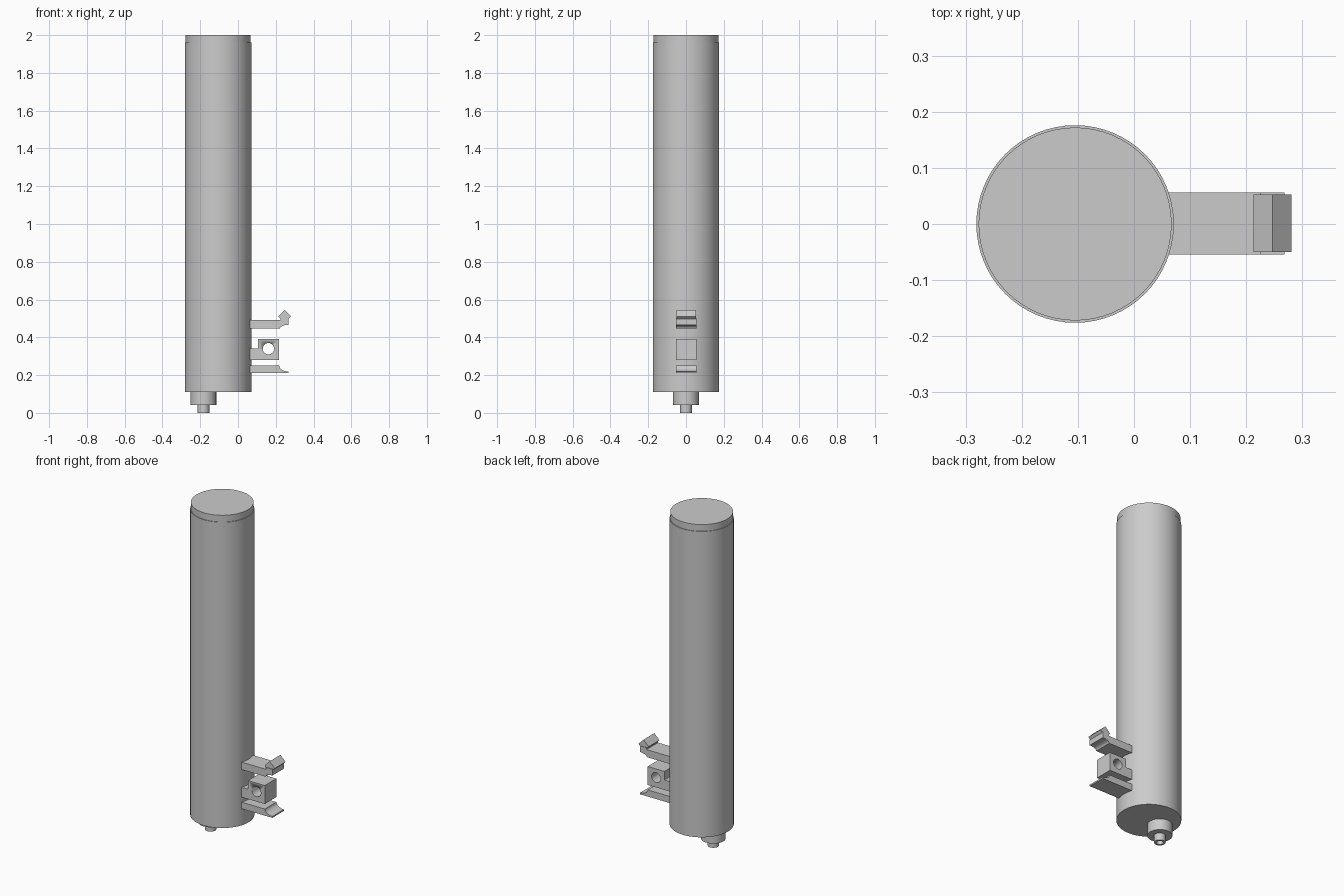
import bpy, bmesh, math
from mathutils import Matrix

cube = bpy.data.objects.get("Cube")
if cube:
    bpy.data.objects.remove(cube, do_unlink=True)

grey = bpy.data.materials.new("light_grey")
grey.use_nodes = True
COLOR = (0.6, 0.6, 0.6, 1)
grey.diffuse_color = COLOR
grey.node_tree.nodes["Principled BSDF"].inputs["Base Color"].default_value = COLOR


def finish(name, bm):
    bmesh.ops.recalc_face_normals(bm, faces=bm.faces)
    mesh = bpy.data.meshes.new(name)
    bm.to_mesh(mesh)
    bm.free()
    mesh.materials.append(grey)
    obj = bpy.data.objects.new(name, mesh)
    bpy.context.collection.objects.link(obj)
    bpy.ops.object.select_all(action='DESELECT')
    obj.select_set(True)
    bpy.context.view_layer.objects.active = obj
    bpy.ops.object.shade_smooth_by_angle(angle=math.radians(30))
    return obj


def lathe(name, x, profile, steps=64):
    """Spin a closed (radius, z) profile about the vertical line through x."""
    bm = bmesh.new()
    verts = [bm.verts.new((x + r, 0, z)) for r, z in profile]
    edges = [bm.edges.new(pair) for pair in zip(verts, verts[1:])]
    bmesh.ops.spin(bm, geom=verts + edges, cent=(x, 0, 0), axis=(0, 0, 1),
                   angle=math.tau, steps=steps, use_merge=True)
    bmesh.ops.remove_doubles(bm, verts=bm.verts, dist=1e-5)
    return finish(name, bm)


def extrude(name, outline, y0, y1):
    """Extrude an (x, z) outline along y."""
    bm = bmesh.new()
    face = bm.faces.new([bm.verts.new((x, y0, z)) for x, z in outline])
    moved = bmesh.ops.extrude_face_region(bm, geom=[face])["geom"]
    for v in moved:
        if isinstance(v, bmesh.types.BMVert):
            v.co.y = y1
    return finish(name, bm)


def arc(cx, cz, rx, rz, a0, a1, n=10):
    angles = [math.radians(a0 + (a1 - a0) * i / n) for i in range(n + 1)]
    return [(cx + rx * math.cos(a), cz + rz * math.sin(a)) for a in angles]


# Tank with a slightly narrower cap
TANK_X, ROOT, TIP = -0.105, 0.05, 0.268
lathe("tank_body", TANK_X, [(0, 0.11), (0.176, 0.11), (0.176, 1.96), (0.172, 1.96),
                            (0.172, 2.0), (0, 2.0)])

# Stepped outlet with a bored tip
lathe("outlet_nozzle", -0.183, [(0, 0.03), (0.019, 0.03), (0.019, 0), (0.031, 0), (0.031, 0.043),
                                (0.068, 0.043), (0.068, 0.12), (0, 0.12)], 48)

# Upper and lower clip arms with curved seats
Y0, Y1 = -0.054, 0.056
extrude("upper_clip_arm", [(ROOT, 0.492), (ROOT, 0.447)]
        + arc(TIP, 0.447, 0.046, 0.019, 180, 90)
        + [(TIP, 0.503), (0.225, 0.503), (0.225, 0.492)], Y0, Y1)
extrude("lower_clip_arm", [(ROOT, 0.25), (ROOT, 0.21), (TIP, 0.21)]
        + arc(TIP, 0.25, 0.05, 0.031, 270, 180), Y0, Y1)

# Tilted thumb catch
extrude("clip_catch", arc(0.247, 0.511, 0.034, 0.034, 0, 270, 3), -0.05, 0.053)

# Pivot block with tab and cross hole
block = extrude("pivot_block", [(ROOT, 0.28), (0.217, 0.28), (0.217, 0.392), (0.105, 0.392),
                                (0.105, 0.34), (ROOT, 0.34)], Y0, Y1)
bm = bmesh.new()
bmesh.ops.create_cone(bm, cap_ends=True, segments=32, radius1=0.03, radius2=0.03, depth=0.3,
                      matrix=Matrix.Translation((0.161, 0, 0.34))
                      @ Matrix.Rotation(math.pi / 2, 4, 'X'))
cutter = finish("hole_cutter", bm)
cutter.hide_render = True
cutter.hide_set(True)
hole = block.modifiers.new("cross_hole", 'BOOLEAN')
hole.operation = 'DIFFERENCE'
hole.object = cutter
hole.solver = 'EXACT'
